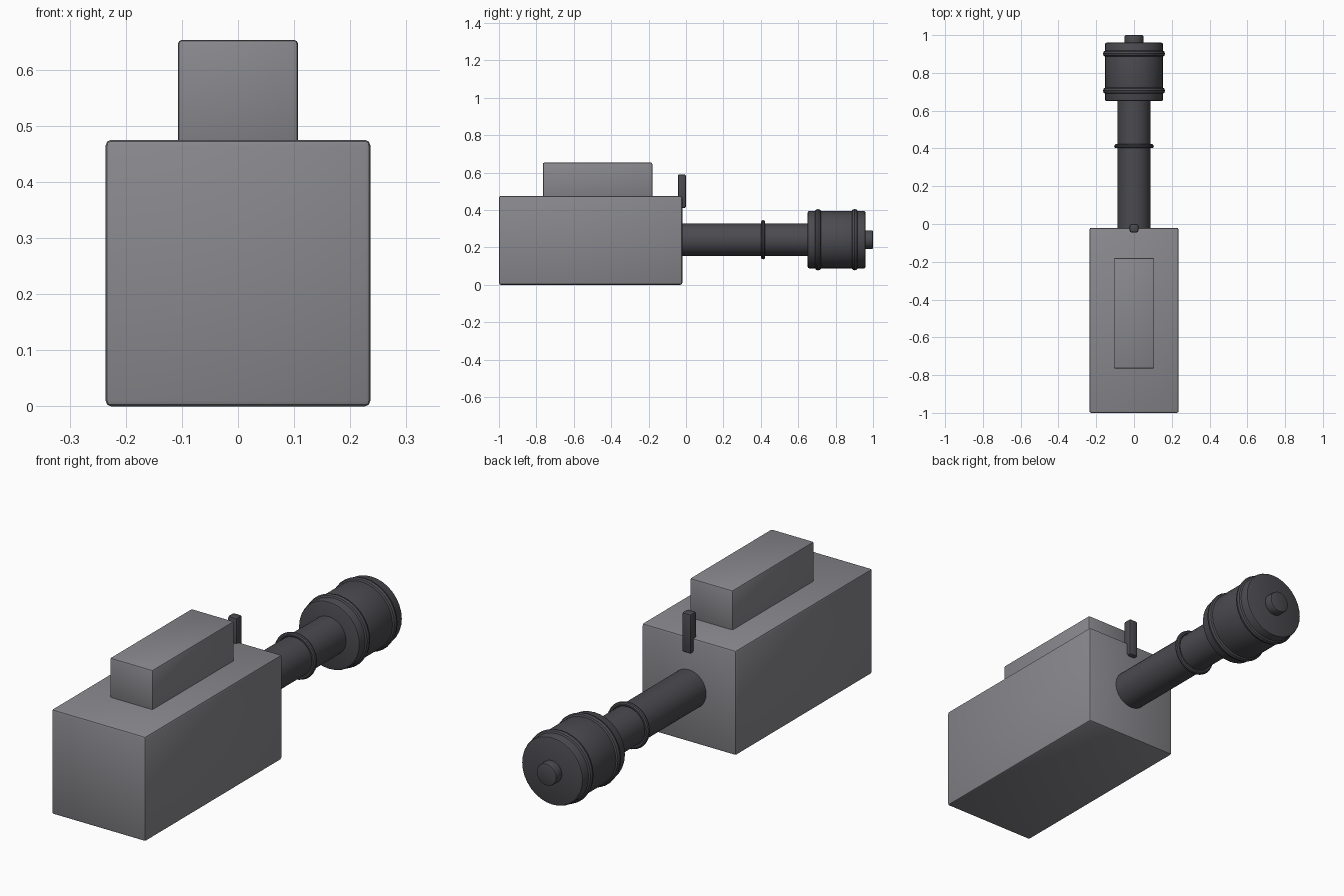
import bpy, math

if "Cube" in bpy.data.objects:
    bpy.data.objects.remove(bpy.data.objects["Cube"])

AXIS_Z = 0.241  # height of the barrel axis


def material(name, rgb):
    m = bpy.data.materials.new(name)
    m.diffuse_color = (*rgb, 1)
    m.use_nodes = True
    m.node_tree.nodes["Principled BSDF"].inputs["Base Color"].default_value = m.diffuse_color
    return m


light = material("grey_metal", (0.25, 0.25, 0.27))
dark = material("dark_metal", (0.07, 0.07, 0.08))


def finish(name, mat, bevel=0, segments=2):
    o = bpy.context.object
    o.name = name
    o.data.materials.append(mat)
    if bevel:
        b = o.modifiers.new("Bevel", "BEVEL")
        b.width, b.segments = bevel, segments
        b.limit_method = "ANGLE"
        b.angle_limit = math.radians(40)
        bpy.ops.object.modifier_apply(modifier="Bevel")
    bpy.ops.object.shade_smooth_by_angle(angle=math.radians(30))
    return o


def box(name, lo, hi, mat, bevel):
    bpy.ops.mesh.primitive_cube_add(size=1, location=[(a + b) / 2 for a, b in zip(lo, hi)])
    bpy.context.object.scale = [b - a for a, b in zip(lo, hi)]
    bpy.ops.object.transform_apply(location=False, rotation=False, scale=True)
    return finish(name, mat, bevel)


def rod(name, y0, y1, radius, bevel=0, sides=32):
    bpy.ops.mesh.primitive_cylinder_add(vertices=sides, radius=radius, depth=y1 - y0,
                                        location=(0, (y0 + y1) / 2, AXIS_Z),
                                        rotation=(math.pi / 2, 0, 0))
    return finish(name, dark, bevel)


def ring(name, y, outer, thick):
    bpy.ops.mesh.primitive_torus_add(major_radius=outer - thick, minor_radius=thick,
                                     major_segments=32, minor_segments=10,
                                     location=(0, y, AXIS_Z), rotation=(math.pi / 2, 0, 0))
    return finish(name, dark)


# Main housing and raised block on top
box("housing", (-0.236, -1.0, 0), (0.236, -0.02, 0.475), light, 0.01)
box("top_block", (-0.107, -0.765, 0.465), (0.107, -0.18, 0.653), light, 0.007)

# Small upright post at the far end of the housing
box("sight_post", (-0.023, -0.044, 0.41), (0.023, 0.0, 0.59), dark, 0.009)

# Barrel with its collar
rod("barrel", -0.06, 0.68, 0.087)
ring("barrel_collar", 0.412, 0.105, 0.011)

# Drum head with two bands and an end cap
rod("drum_head", 0.65, 0.96, 0.154, 0.01)
for i, y in enumerate((0.706, 0.902)):
    ring(f"drum_band_{i + 1}", y, 0.164, 0.019)
rod("end_cap", 0.94, 1.0, 0.05, 0.006, 24)
